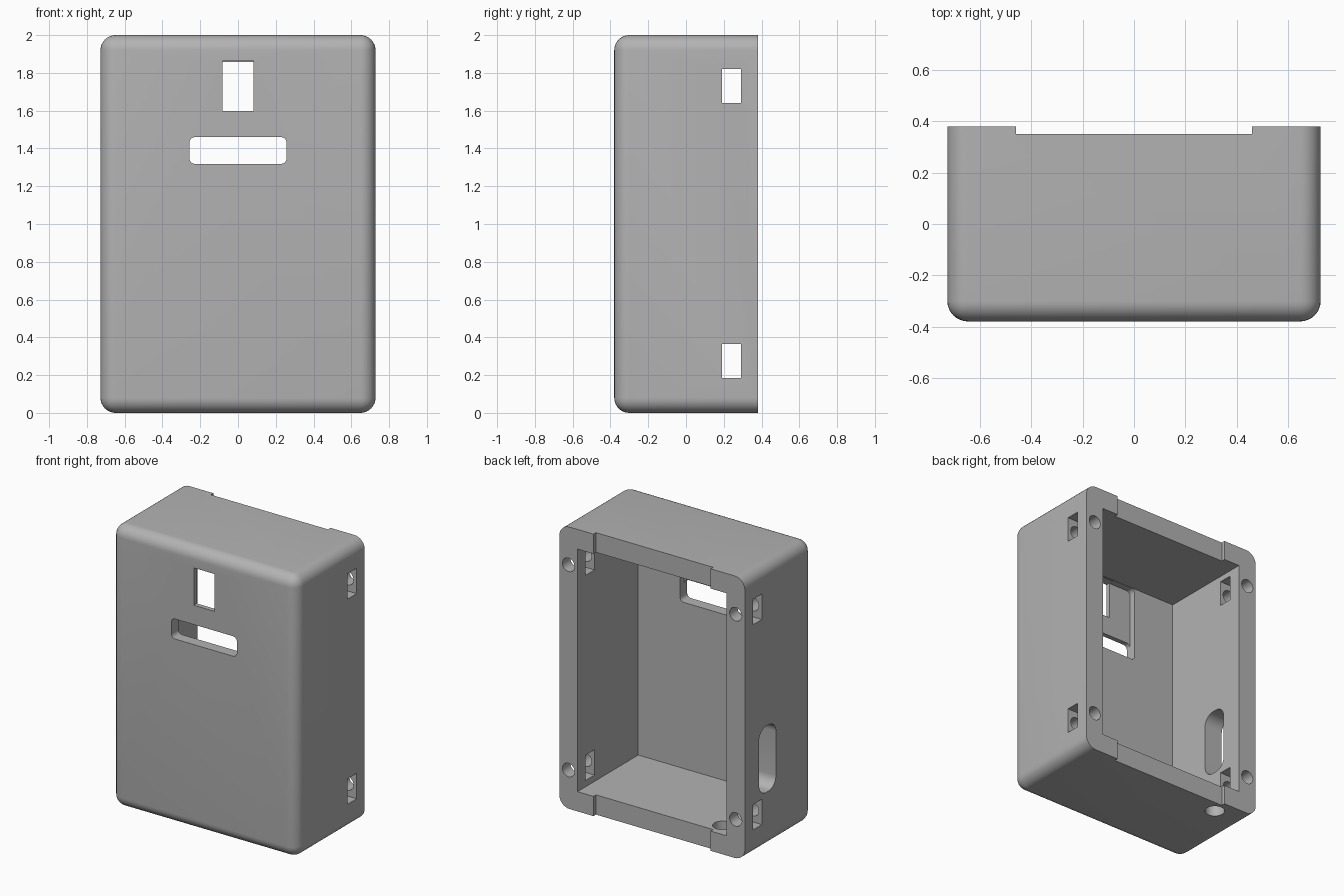
import bpy
import bmesh
from mathutils import Matrix, Vector

cube = bpy.data.objects.get("Cube")
if cube:
    bpy.data.objects.remove(cube, do_unlink=True)

grey = bpy.data.materials.new("plain grey")
grey.use_nodes = True
colour = (0.45, 0.45, 0.45, 1)
grey.diffuse_color = colour
grey.node_tree.nodes["Principled BSDF"].inputs["Base Color"].default_value = colour


def to_object(bm, name):
    bmesh.ops.recalc_face_normals(bm, faces=bm.faces)
    mesh = bpy.data.meshes.new(name)
    bm.to_mesh(mesh)
    bm.free()
    mesh.materials.append(grey)
    obj = bpy.data.objects.new(name, mesh)
    bpy.context.collection.objects.link(obj)
    return obj


def block(name, low, high, radius=0, rounded=None, segments=8):
    """Box between two corners; edges picked by the rounded rule get a fillet."""
    low, high = Vector(low), Vector(high)
    bm = bmesh.new()
    bmesh.ops.create_cube(bm, size=1)
    bmesh.ops.scale(bm, vec=high - low, verts=bm.verts)
    bmesh.ops.translate(bm, vec=(low + high) / 2, verts=bm.verts)
    if rounded:
        edges = [e for e in bm.edges if rounded(e.verts[0].co, e.verts[1].co)]
        bmesh.ops.bevel(bm, geom=edges, offset=radius, segments=segments,
                        profile=0.5, affect='EDGES')
    return to_object(bm, name)


def along(axis):
    return lambda a, b: abs((a - b)[axis]) > 0.001


def rod(name, centre, radius, depth, rotation=Matrix()):
    bm = bmesh.new()
    bmesh.ops.create_cone(bm, cap_ends=True, segments=32, radius1=radius,
                          radius2=radius, depth=depth,
                          matrix=Matrix.Translation(centre) @ rotation)
    return to_object(bm, name)


def cut(target, cutter):
    mod = target.modifiers.new("cut", 'BOOLEAN')
    mod.operation = 'DIFFERENCE'
    mod.solver = 'EXACT'
    mod.object = cutter
    bpy.context.view_layer.objects.active = target
    bpy.ops.object.modifier_apply(modifier=mod.name)
    bpy.data.objects.remove(cutter, do_unlink=True)


# Outer shell: every edge rounded except the flat back rim
BACK = 0.38
case = block("enclosure_body", (-0.728, -0.38, 0), (0.728, BACK, 2), 0.08,
             lambda a, b: min(a.y, b.y) < 0)

# Main cavity, open at the back
cut(case, block("cavity", (-0.585, -0.3, 0.14), (0.585, 0.6, 1.86)))

# Front openings: inner pocket, wide slot, upright window
cut(case, block("pocket", (-0.257, -0.347, 1.318), (0.257, -0.2, 1.857),
                0.03, along(1)))
cut(case, block("slot", (-0.257, -0.6, 1.318), (0.257, -0.2, 1.46),
                0.03, along(1)))
cut(case, block("window", (-0.081, -0.6, 1.597), (0.081, -0.31, 1.862)))

# Shallow lid recesses in the top and bottom of the rim
for low, high in ((-0.2, 0.3), (1.7, 2.2)):
    cut(case, block("recess", (-0.46, 0.352, low), (0.46, 0.6, high)))

# Screw holes in the rim corners, crossed by nut slots through the side walls
turn = Matrix.Rotation(1.5708, 4, 'X')
for side in (-1, 1):
    for z in (0.275, 1.73):
        cut(case, rod("screw_hole", (side * 0.656, 0.27, z), 0.048, 0.4, turn))
        x = sorted((side * 0.5, side * 0.9))
        cut(case, block("nut_slot", (x[0], 0.19, z - 0.09), (x[1], 0.29, z + 0.09)))

# Cable openings: rounded port in one side, round hole in the floor
cut(case, block("side_port", (-0.9, 0.032, 0.395), (-0.5, 0.222, 0.865),
                0.08, along(0)))
cut(case, rod("floor_hole", (-0.473, 0.265, 0.05), 0.065, 0.4))

# Smooth fillets, crisp edges
bpy.ops.object.select_all(action='DESELECT')
case.select_set(True)
bpy.context.view_layer.objects.active = case
bpy.ops.object.shade_smooth_by_angle(angle=0.5)
